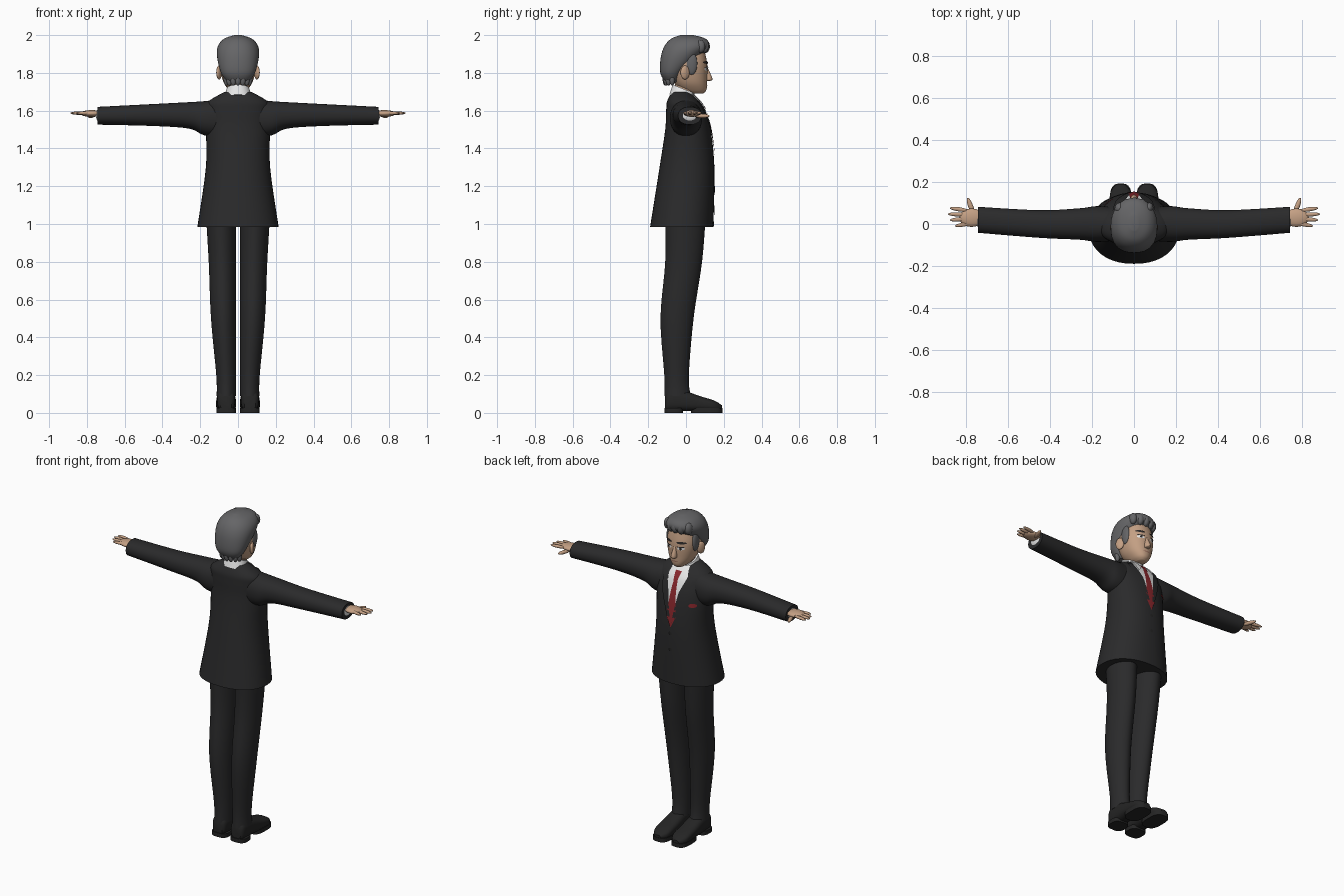
import bpy, bmesh, math
from mathutils import Matrix, Vector

if "Cube" in bpy.data.objects:
    bpy.data.objects.remove(bpy.data.objects["Cube"])


def material(name, red, green, blue):
    mat = bpy.data.materials.new(name)
    mat.use_nodes = True
    mat.diffuse_color = (red, green, blue, 1)
    shader = mat.node_tree.nodes["Principled BSDF"]
    shader.inputs["Base Color"].default_value = mat.diffuse_color
    return mat


SUIT = material("charcoal suit", .023, .023, .024)
LEATHER = material("black leather", .018, .018, .018)
HAIR = material("grey hair", .13, .13, .135)
BROW = material("dark brow", .025, .022, .022)
SKIN = material("skin", .55, .35, .23)
LIP = material("lip", .33, .15, .11)
WHITE = material("white cloth", .8, .8, .8)
SILK = material("red silk", .25, .02, .025)

# Heights of thin plates above the surface they lie on
FLUSH, RAISED, OUTER = .003, .006, .009


def finish(name, bm, mat, mirror):
    mesh = bpy.data.meshes.new(name)
    bm.to_mesh(mesh)
    bm.free()
    mesh.materials.append(mat)
    part = bpy.data.objects.new(name, mesh)
    bpy.context.collection.objects.link(part)
    if mirror:
        part.modifiers.new("mirror", "MIRROR").use_mirror_merge = False
    bpy.ops.object.select_all(action="DESELECT")
    part.select_set(True)
    bpy.context.view_layer.objects.active = part
    bpy.ops.object.shade_smooth_by_angle(angle=math.radians(40))


def blend(first, second, amount):
    return [a + (b - a) * amount for a, b in zip(first, second)]


def smooth_rows(rows, steps=5):
    """Catmull-Rom interpolation between cross-sections."""
    padded = [rows[0], *rows, rows[-1]]
    result = []
    for a, b, c, d in zip(padded, padded[1:], padded[2:], padded[3:]):
        for step in range(steps):
            t = step / steps
            result.append([q + t / 2 * (r - p + t * (2*p - 5*q + 4*r - s + t * (3*(q - r) + s - p)))
                           for p, q, r, s in zip(a, b, c, d)])
    return result + [list(rows[-1])]


def spans(rows, inner=None):
    """Turn (height, outer side, back, front) into centres and radii."""
    result = []
    for z, outer, back, front in rows:
        side = -outer if inner is None else inner
        result.append((z, (outer + side) / 2, (front + back) / 2,
                       (outer - side) / 2, (front - back) / 2))
    return result


def loft(name, rows, mat, axis="z", power=2.2, sides=40, mirror=False, tilt=0):
    """Skin rows of (place on axis, two centres, two radii)."""
    along, across, up = {"z": (2, 0, 1), "x": (0, 1, 2), "y": (1, 0, 2)}[axis]
    bm = bmesh.new()
    rings = []
    for place, mid_a, mid_b, rad_a, rad_b in smooth_rows(rows):
        ring = []
        for side in range(sides):
            angle = math.tau * side / sides
            c, s = math.cos(angle), math.sin(angle)
            co = Vector()
            co[along] = place
            co[across] = mid_a + rad_a * math.copysign(abs(c) ** (2 / power), c)
            co[up] = mid_b + rad_b * math.copysign(abs(s) ** (2 / power), s)
            co.z -= tilt * co.y
            ring.append(bm.verts.new(co))
        rings.append(ring)
    for low, high in zip(rings, rings[1:]):
        for i in range(sides):
            bm.faces.new((low[i - 1], low[i], high[i], high[i - 1]))
    bm.faces.new(rings[0])
    bm.faces.new(rings[-1])
    bmesh.ops.recalc_face_normals(bm, faces=bm.faces)
    finish(name, bm, mat, mirror)


def blob(name, centre, radii, mat, mirror=False, turn=0):
    """Ellipsoid, optionally turned about the vertical."""
    bm = bmesh.new()
    place = Matrix.LocRotScale(Vector(centre), Matrix.Rotation(math.radians(turn), 3, "Z"),
                               Vector(radii))
    bmesh.ops.create_uvsphere(bm, u_segments=20, v_segments=12, radius=1, matrix=place)
    finish(name, bm, mat, mirror)


def front_y(rows, power, x, z):
    """Depth of the front surface of a loft."""
    for low, high in zip(rows, rows[1:]):
        if low[0] <= z <= high[0]:
            _, _, mid, width, depth = blend(low, high, (z - low[0]) / (high[0] - low[0]))
            return mid + depth * (1 - min(abs(x) / width, 1) ** power) ** (1 / power)


def plate(name, base, x, edge, mat, lift, lean=0, mirror=False, power=2.2, steps=6):
    """Thin plate following a front surface; edge lists (height, half width)."""
    rows = smooth_rows(base)
    bm = bmesh.new()
    grid = []
    for i in range(steps * (len(edge) - 1) + 1):
        section = min(i // steps, len(edge) - 2)
        z, half = blend(edge[section], edge[section + 1], i / steps - section)
        middle = x + lean * (z - edge[0][0])
        line = [middle + half * (2 * j / steps - 1) for j in range(steps + 1)]
        grid.append([bm.verts.new((px, front_y(rows, power, px, z) + lift, z)) for px in line])
    for low, high in zip(grid, grid[1:]):
        for j in range(steps):
            bm.faces.new((low[j + 1], low[j], high[j], high[j + 1]))
    finish(name, bm, mat, mirror)


def lens(z, width, height):
    """Edge of a small oval plate."""
    return [(z + height * k / 3, width * math.sqrt(1.05 - k * k / 9)) for k in range(-3, 4)]


# Jacket body, sleeves and shirt cuffs
jacket = spans([(.985, .215, -.19, .145), (1.3, .17, -.14, .15), (1.5, .17, -.11, .13),
                (1.6, .17, -.105, .1), (1.65, .155, -.1, .07), (1.7, .07, -.075, .02)])
loft("jacket", jacket, SUIT)
loft("sleeve", [(.09, 0, 1.56, .08, .1), (.18, 0, 1.56, .085, .09), (.26, 0, 1.575, .075, .07),
                (.45, 0, 1.577, .066, .058), (.745, .02, 1.573, .062, .047)],
     SUIT, "x", mirror=True)
blob("shirt_cuff", (.73, .02, 1.575), (.022, .052, .038), WHITE, mirror=True)

# Shirt front, tie, lapels, pocket square and buttons
plate("shirt_front", jacket, 0, [(1.37, .004), (1.55, .045), (1.64, .066), (1.69, .045)],
      WHITE, FLUSH)
plate("tie_blade", jacket, 0, [(1.34, .002), (1.4, .03), (1.62, .012)], SILK, RAISED)
plate("tie_knot", jacket, 0, [(1.61, .013), (1.66, .02)], SILK, OUTER)
plate("collar_wing", jacket, .05, [(1.6, .003), (1.64, .02), (1.69, .02)], WHITE, OUTER,
      lean=-.2, mirror=True)
plate("lapel", jacket, .01, [(1.37, .006), (1.55, .025), (1.65, .015)], SUIT, RAISED,
      lean=.28, mirror=True)
plate("pocket_square", jacket, -.12, lens(1.485, .02, .013), SILK, RAISED)
plate("closing_edge", jacket, -.02, [(.99, .02), (1.36, .01)], SUIT, FLUSH, lean=.05)
for height in (1.2, 1.3):
    plate("jacket_button", jacket, 0, lens(height, .01, .01), LEATHER, RAISED)

# Collar band falling toward the front, and neck
loft("collar", spans([(1.65, .078, -.088, .055), (1.71, .06, -.07, .045)]), WHITE, tilt=.4)
loft("neck", spans([(1.64, .05, -.05, .035), (1.77, .05, -.06, .05)]), SKIN)

# Trousers
loft("trouser_leg", spans([(.09, .113, -.115, .025), (.2, .115, -.115, .015),
                           (.5, .143, -.135, .04), (.8, .155, -.11, .085),
                           (1.05, .17, -.11, .105)], inner=.011),
     SUIT, power=1.9, mirror=True)

# Shoes: upper from (depth, half width, top), then heel and sole
upper = [(-.11, .03, .09), (-.09, .045, .12), (-.02, .05, .12),
         (.07, .053, .09), (.15, .05, .065), (.19, .02, .04)]
loft("shoe_upper", [(y, .063, top / 2 + .005, half, top / 2 - .005) for y, half, top in upper],
     LEATHER, "y", power=2.7, mirror=True)
for name, y, length in (("shoe_heel", -.065, .05), ("shoe_sole", .11, .083)):
    loft(name, [(z, .063, y, .052, length) for z in (0, .025)], LEATHER, power=3, mirror=True)

# Hands, with fingers fanned by rule
blob("palm", (.775, .03, 1.585), (.06, .044, .018), SKIN, mirror=True)
for i, name in enumerate(("index", "middle", "ring", "little")):
    tip = .888 - .008 * (i - 1) ** 2
    blob(name + "_finger", (tip - .045, .07 - .024 * i, 1.587), (.045, .01, .009), SKIN,
         mirror=True, turn=8 - 6 * i)
blob("thumb", (.78, .085, 1.572), (.012, .043, .011), SKIN, mirror=True, turn=-20)

# Head, nose and ears
head = spans([(1.69, .025, .02, .09), (1.71, .05, -.03, .108), (1.76, .08, -.07, .112),
              (1.85, .096, -.1, .112), (1.95, .07, -.08, .09)])
loft("head", head, SKIN)
loft("nose", spans([(1.757, .01, .09, .12), (1.768, .017, .09, .14), (1.83, .007, .09, .113)]),
     SKIN, sides=16)
blob("ear", (.1, -.005, 1.802), (.012, .026, .037), SKIN, mirror=True, turn=25)

# Painted face details
for name, x, edge, mat, lift in (("eye_white", .04, lens(1.82, .02, .009), WHITE, FLUSH),
                                 ("iris", .04, lens(1.82, .007, .008), BROW, RAISED),
                                 ("upper_lid", .04, lens(1.83, .023, .003), BROW, RAISED),
                                 ("eyebrow", .042, lens(1.855, .026, .007), BROW, RAISED)):
    plate(name, head, x, edge, mat, lift, mirror=True)
plate("mouth", head, 0, lens(1.735, .024, .003), LIP, FLUSH)

# Hair mass, sideburns, fringe and nape locks
loft("hair", spans([(1.75, .055, -.11, -.04), (1.8, .09, -.136, -.01), (1.88, .11, -.134, .07),
                    (1.94, .107, -.115, .122), (1.98, .075, -.08, .105), (2, .02, -.03, .04)]),
     HAIR)
blob("sideburn", (.088, .03, 1.85), (.014, .03, .06), HAIR, mirror=True)
for i in range(-2, 3):
    x = i * .035
    blob("fringe_lock", (x, .1 - 5 * x * x, 1.94), (.022, .027, .035), HAIR, turn=-15)
for i in range(-3, 4):
    angle = i * math.pi / 8
    blob("nape_lock", (.065 * math.sin(angle), -.05 - .06 * math.cos(angle), 1.768),
         (.016, .014, .036), HAIR)
